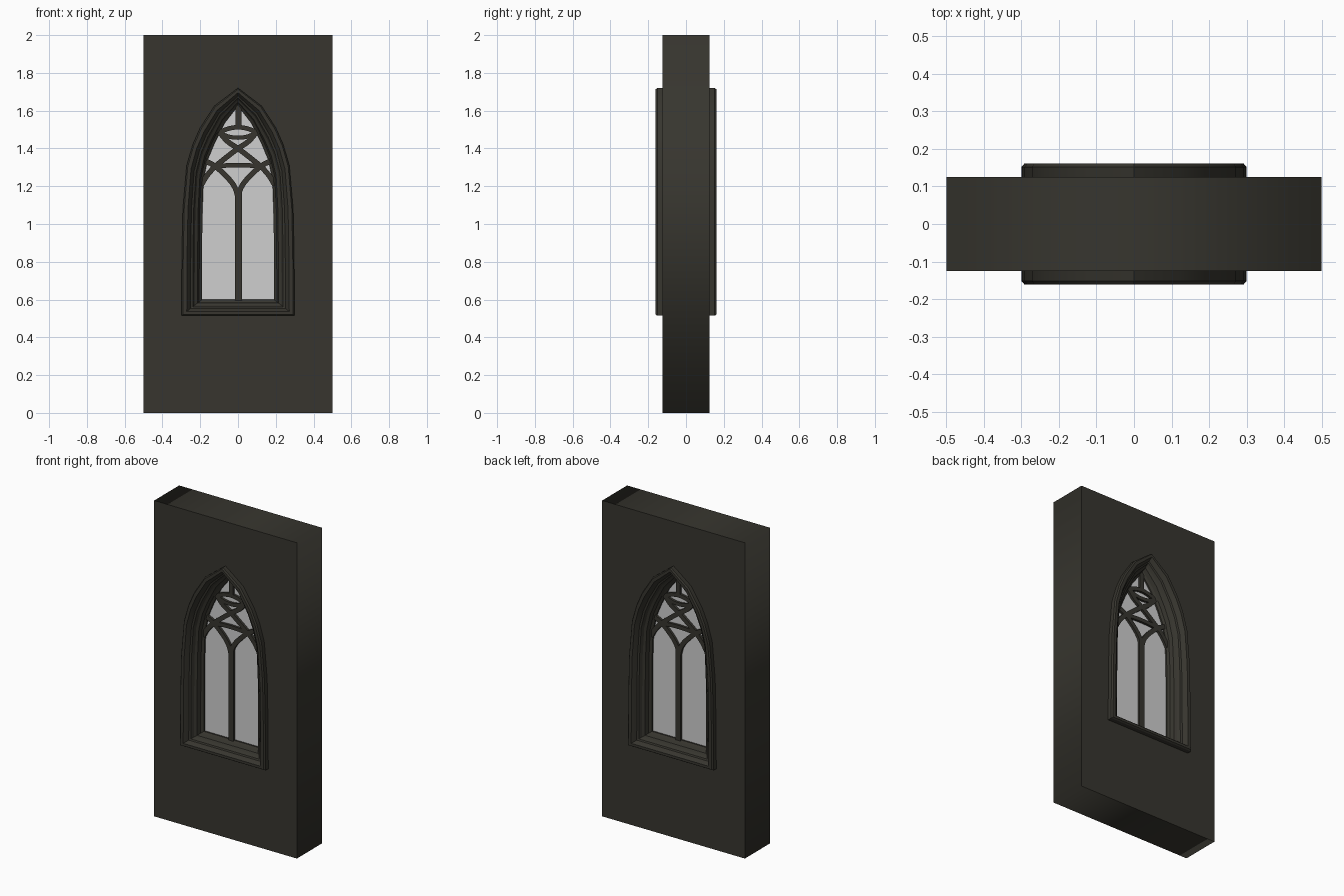
import bpy, bmesh, math
from mathutils import Vector

if "Cube" in bpy.data.objects:
    bpy.data.objects.remove(bpy.data.objects["Cube"])

def material(name, rgb):
    m = bpy.data.materials.new(name)
    m.diffuse_color = (*rgb, 1)
    m.use_nodes = True
    m.node_tree.nodes["Principled BSDF"].inputs["Base Color"].default_value = m.diffuse_color
    return m

STONE = material("dark_stone", (0.038, 0.036, 0.028))
GLASS = material("pale_glass", (0.62, 0.62, 0.62))

def add(name, bm, mat, smooth=False):
    bmesh.ops.recalc_face_normals(bm, faces=bm.faces)
    me = bpy.data.meshes.new(name)
    bm.to_mesh(me)
    bm.free()
    ob = bpy.data.objects.new(name, me)
    bpy.context.collection.objects.link(ob)
    me.materials.append(mat)
    if smooth:
        bpy.ops.object.select_all(action='DESELECT')
        ob.select_set(True)
        bpy.context.view_layer.objects.active = ob
        bpy.ops.object.shade_smooth_by_angle(angle=math.radians(28))
    return ob

def slab(name, loops, half_depth, mat):
    """Filled x-z outline (extra loops are holes) with thickness along y."""
    cu = bpy.data.curves.new(name + "_outline", 'CURVE')
    cu.dimensions, cu.fill_mode, cu.extrude = '2D', 'BOTH', half_depth
    for loop in loops:
        sp = cu.splines.new('POLY')
        sp.points.add(len(loop) - 1)
        for p, (x, z) in zip(sp.points, loop):
            p.co = (x, z, 0, 1)
        sp.use_cyclic_u = True
    tmp = bpy.data.objects.new(name + "_outline", cu)
    bpy.context.collection.objects.link(tmp)
    me = bpy.data.meshes.new_from_object(
        tmp.evaluated_get(bpy.context.evaluated_depsgraph_get()))
    bm = bmesh.new()
    bm.from_mesh(me)
    for v in bm.verts:
        v.co = (v.co.x, -v.co.z, v.co.y)
    bmesh.ops.remove_doubles(bm, verts=bm.verts, dist=1e-5)
    bpy.data.objects.remove(tmp)
    bpy.data.meshes.remove(me)
    return add(name, bm, mat)

# Pointed-arch outlines, left half from the sill up to the apex
OUTER = [(-.3, .515), (-.297, .85), (-.292, 1.08), (-.272, 1.31),
         (-.24, 1.42), (-.2, 1.51), (-.125, 1.625), (0, 1.72)]
INNER = [(-.19, .6), (-.19, .88), (-.188, 1.08), (-.182, 1.24),
         (-.16, 1.34), (-.127, 1.42), (-.07, 1.535), (0, 1.625)]

def arch(t):
    """Full arch outline: t = 0 is the outer edge, t = 1 the opening."""
    half = [Vector(a).lerp(Vector(b), t) for a, b in zip(OUTER, INNER)]
    return [tuple(p) for p in half] + [(-p.x, p.y) for p in half[-2::-1]]

# Wall with the window opening
slab("wall", [[(-.5, 0), (.5, 0), (.5, 2), (-.5, 2)], arch(.3)], .125, STONE)

# Moulded frame, the same section on both sides of the wall
PROFILE = [(0, .11), (0, .152), (.07, .161), (.26, .161), (.36, .148),
           (.44, .134), (.55, .130), (.64, .112), (.78, .104), (.86, .080),
           (1, .070)]
section = [(t, -y) for t, y in PROFILE] + [(t, y) for t, y in PROFILE[::-1]]
bm = bmesh.new()
rings = [[bm.verts.new((x, y, z)) for x, z in arch(t)] for t, y in section]
n = len(rings[0])
for a, b in zip(rings, rings[1:] + rings[:1]):
    for i in range(n):
        j = (i + 1) % n
        bm.faces.new((a[i], a[j], b[j], b[i]))
add("window_frame", bm, STONE, True)

# Glass filling the opening
slab("window_glass", [arch(.97)], .06, GLASS)

def smooth_path(pts, steps=5):
    """Catmull-Rom curve through the points."""
    p = [Vector(q) for q in pts]
    p = [2 * p[0] - p[1]] + p + [2 * p[-1] - p[-2]]
    out = []
    for a, b, c, d in zip(p, p[1:], p[2:], p[3:]):
        for k in range(steps):
            t = k / steps
            out.append(.5 * (2 * b + (c - a) * t + (2 * a - 5 * b + 4 * c - d) * t * t
                             + (3 * b - a - 3 * c + d) * t ** 3))
    return out + [p[-2]]

def bar(name, pts, width=.028, depth=.075):
    """Stone bar following a path in the window plane."""
    path = smooth_path(pts)
    bm = bmesh.new()
    rows = []
    for i, p in enumerate(path):
        d = (path[min(i + 1, len(path) - 1)] - path[max(i - 1, 0)]).normalized()
        s = Vector((-d.y, d.x)) * width / 2
        rows.append([bm.verts.new((p.x + k * s.x, y, p.y + k * s.y))
                     for k, y in ((-1, -depth), (1, -depth), (1, depth), (-1, depth))])
    for a, b in zip(rows, rows[1:]):
        for i in range(4):
            j = (i + 1) % 4
            bm.faces.new((a[i], a[j], b[j], b[i]))
    bm.faces.new(rows[0])
    bm.faces.new(rows[-1])
    add(name, bm, STONE, True)

# Tracery: centre bars and arcs
bar("mullion", [(.003, .59), (.003, 1.18)], .036)
bar("top_bar", [(.003, 1.505), (.003, 1.63)], .03)
bar("lens_top", [(-.1, 1.485), (-.05, 1.505), (0, 1.512), (.05, 1.505), (.1, 1.485)], .024)
bar("lens_bottom", [(-.1, 1.485), (-.05, 1.463), (0, 1.457), (.05, 1.463), (.1, 1.485)], .022)
bar("cross_arc", [(-.12, 1.305), (-.06, 1.31), (0, 1.312), (.06, 1.31), (.12, 1.305)], .024)

# Tracery: mirrored intersecting ribs
for side, s in (("left", 1), ("right", -1)):
    bar("long_rib_" + side, [(s * x, z) for x, z in (
        (-.195, 1.205), (-.165, 1.255), (-.12, 1.305), (-.05, 1.362),
        (0, 1.4), (.055, 1.437), (.1, 1.488))])
    bar("lancet_rib_" + side, [(s * x, z) for x, z in (
        (-.185, 1.34), (-.12, 1.305), (-.05, 1.24), (-.015, 1.19), (0, 1.14))])
